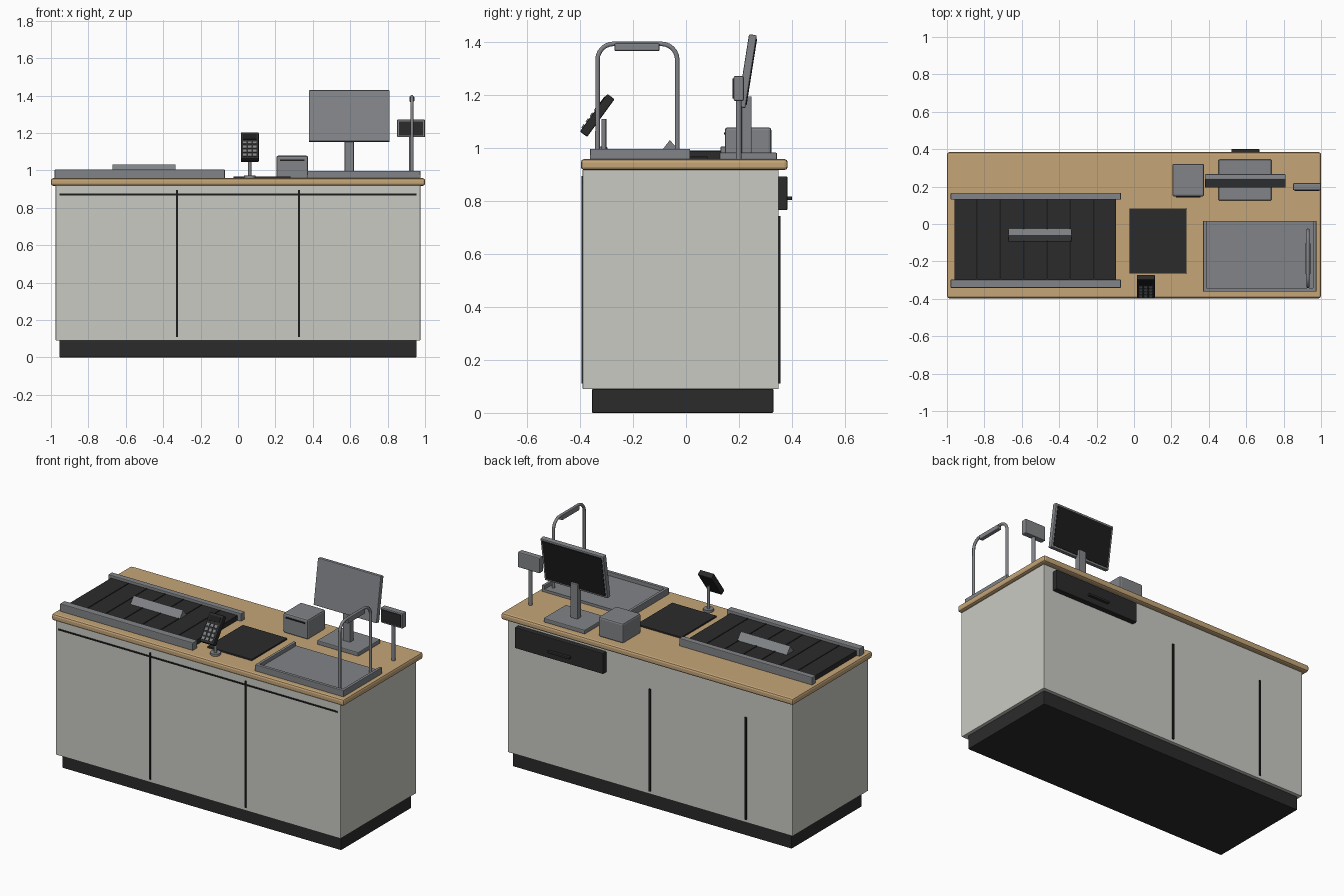
import bpy, bmesh, math
from mathutils import Matrix, Vector

if "Cube" in bpy.data.objects:
    bpy.data.objects.remove(bpy.data.objects["Cube"])


def mat(name, r, g, b):
    m = bpy.data.materials.new(name)
    m.diffuse_color = (r, g, b, 1)
    m.use_nodes = True
    m.node_tree.nodes["Principled BSDF"].inputs["Base Color"].default_value = m.diffuse_color
    return m


CREAM = mat("warm light grey", 0.59, 0.59, 0.55)
WOOD = mat("light wood", 0.56, 0.38, 0.19)
GREY = mat("mid grey metal", 0.22, 0.23, 0.245)
DARK = mat("charcoal", 0.024, 0.024, 0.025)
BLACK = mat("near black", 0.012, 0.012, 0.012)


def finish(name, bm, m, bevel=0.0):
    me = bpy.data.meshes.new(name)
    bm.to_mesh(me)
    bm.free()
    ob = bpy.data.objects.new(name, me)
    bpy.context.collection.objects.link(ob)
    me.materials.append(m)
    if bevel:
        b = ob.modifiers.new("bevel", 'BEVEL')
        b.width, b.segments = bevel, 2
    return ob


def box(name, x, y, z, m, bevel=0.0, tilt=0.0, pivot=None):
    """Box from (min, max) ranges, optionally tilted about the x axis at a pivot."""
    bm = bmesh.new()
    bmesh.ops.create_cube(bm, size=1)
    for v in bm.verts:
        v.co = Vector([(a + b) / 2 + c * (b - a) for c, (a, b) in zip(v.co, (x, y, z))])
    ob = finish(name, bm, m, bevel)
    if pivot:
        ob.matrix_world = Matrix.Translation(pivot) @ Matrix.Rotation(tilt, 4, 'X')
    return ob


def smooth(ob):
    bpy.ops.object.select_all(action='DESELECT')
    ob.select_set(True)
    bpy.context.view_layer.objects.active = ob
    bpy.ops.object.shade_smooth_by_angle()


def cyl(name, x, y, z, r, m):
    bm = bmesh.new()
    bmesh.ops.create_cone(bm, cap_ends=True, segments=20, radius1=r, radius2=r, depth=z[1] - z[0],
                          matrix=Matrix.Translation((x, y, (z[0] + z[1]) / 2)))
    smooth(finish(name, bm, m))


# Cabinet
box("plinth", (-0.955, 0.955), (-0.355, 0.33), (0, 0.09), DARK, 0.004)
box("cabinet", (-0.975, 0.975), (-0.39, 0.35), (0.09, 0.92), CREAM, 0.003)
box("countertop", (-1, 1), (-0.397, 0.384), (0.917, 0.958), WOOD, 0.012)
box("front_seam_horizontal", (-0.955, 0.955), (-0.394, -0.388), (0.866, 0.875), BLACK)
for i, x in enumerate((-0.327, 0.327)):
    box(f"front_seam_{i}", (x - 0.005, x + 0.005), (-0.394, -0.388), (0.11, 0.895), BLACK)
for i, x in enumerate((-0.655, 0.0)):
    box(f"back_seam_{i}", (x - 0.006, x + 0.006), (0.348, 0.357), (0.11, 0.743), BLACK)

# Cash drawer on the back
box("cash_drawer", (0.3, 0.905), (0.345, 0.383), (0.765, 0.893), DARK, 0.004)
box("drawer_handle", (0.52, 0.67), (0.38, 0.4), (0.803, 0.817), DARK, 0.003)

# Conveyor with rails, slat lines and a goods divider
box("conveyor_belt", (-0.96, -0.095), (-0.3, 0.135), (0.955, 0.988), DARK)
for i in range(6):
    x = -0.84 + i * 0.125
    box(f"belt_line_{i}", (x - 0.004, x + 0.004), (-0.297, 0.13), (0.987, 0.99), BLACK)
for side, y in (("front", (-0.342, -0.297)), ("back", (0.13, 0.167))):
    box(f"{side}_rail", (-0.98, -0.07), y, (0.955, 1.005), GREY, 0.004)
bm = bmesh.new()
ends = [[bm.verts.new((x, y, z)) for y, z in ((-0.093, 0.988), (-0.025, 0.988), (-0.061, 1.03))]
        for x in (-0.672, -0.333)]
bm.faces.new(ends[0])
bm.faces.new(ends[1][::-1])
for i in range(3):
    j = (i + 1) % 3
    bm.faces.new((ends[0][i], ends[1][i], ends[1][j], ends[0][j]))
bmesh.ops.recalc_face_normals(bm, faces=bm.faces)
finish("goods_divider", bm, GREY)

# Scanner plate
box("scanner_plate", (-0.025, 0.28), (-0.265, 0.083), (0.955, 0.967), DARK, 0.002)

# Card terminal: local space faces -y, then tilts back
cyl("terminal_base", 0.063, -0.31, (0.955, 0.972), 0.03, GREY)
cyl("terminal_post", 0.063, -0.31, (0.97, 1.11), 0.009, GREY)
p, t = (0.063, -0.335, 1.123), math.radians(-36)
box("card_terminal", (-0.048, 0.048), (-0.017, 0.017), (-0.088, 0.088), DARK, 0.005, t, p)
box("terminal_screen", (-0.036, 0.036), (-0.02, -0.014), (0.04, 0.073), BLACK, 0, t, p)
for r in range(4):
    for c in (-1, 0, 1):
        x, z = c * 0.027, 0.016 - r * 0.027
        box(f"key_{r}_{c + 1}", (x - 0.009, x + 0.009), (-0.022, -0.015), (z - 0.008, z + 0.008),
            GREY, 0, t, p)

# Receipt printer
box("receipt_printer", (0.205, 0.375), (0.147, 0.322), (0.955, 1.078), GREY, 0.01)
box("printer_slot", (0.225, 0.355), (0.143, 0.15), (1.05, 1.058), BLACK)

# Monitor facing the back
box("monitor_base", (0.452, 0.735), (0.126, 0.344), (0.955, 0.982), GREY, 0.005)
box("monitor_post", (0.57, 0.62), (0.21, 0.248), (0.97, 1.195), GREY, 0.004)
p, t = (0.595, 0.231, 1.29), math.radians(-9)
box("monitor", (-0.216, 0.216), (-0.015, 0.015), (-0.139, 0.139), GREY, 0.005, t, p)
box("monitor_screen", (-0.203, 0.203), (0.01, 0.018), (-0.126, 0.126), BLACK, 0, t, p)

# Customer display facing the front
cyl("display_post", 0.925, 0.199, (0.955, 1.2), 0.011, GREY)
box("customer_display", (0.85, 1.0), (0.18, 0.218), (1.177, 1.272), GREY, 0.006)
box("display_screen", (0.86, 0.99), (0.176, 0.183), (1.187, 1.262), DARK)

# Bagging tray, open at the back
box("bag_tray", (0.37, 0.975), (-0.362, 0.016), (0.955, 0.974), GREY)
for side, x in (("left", 0.37), ("right", 0.957)):
    box(f"tray_{side}_rim", (x, x + 0.018), (-0.362, 0.016), (0.955, 0.997), GREY, 0.003)
box("tray_front_rim", (0.37, 0.975), (-0.362, -0.342), (0.955, 0.997), GREY, 0.003)

# Bag hanger arch with rounded corners
x, y0, y1, top, rad = 0.93, -0.334, -0.033, 1.393, 0.06
pts = [(y0, 0.965)]
for cy, a0 in ((y0 + rad, 180), (y1 - rad, 90)):
    for k in range(7):
        a = math.radians(a0 - 15 * k)
        pts.append((cy + rad * math.cos(a), top - rad + rad * math.sin(a)))
pts.append((y1, 0.965))
cu = bpy.data.curves.new("bag_hanger", 'CURVE')
cu.dimensions = '3D'
cu.bevel_depth, cu.bevel_resolution, cu.use_fill_caps = 0.009, 3, True
sp = cu.splines.new('POLY')
sp.points.add(len(pts) - 1)
for q, (y, z) in zip(sp.points, pts):
    q.co = (x, y, z, 1)
cu.materials.append(GREY)
bpy.context.collection.objects.link(bpy.data.objects.new("bag_hanger", cu))
box("hanger_grip", (0.917, 0.943), (-0.27, -0.1), (1.366, 1.396), GREY, 0.005)
